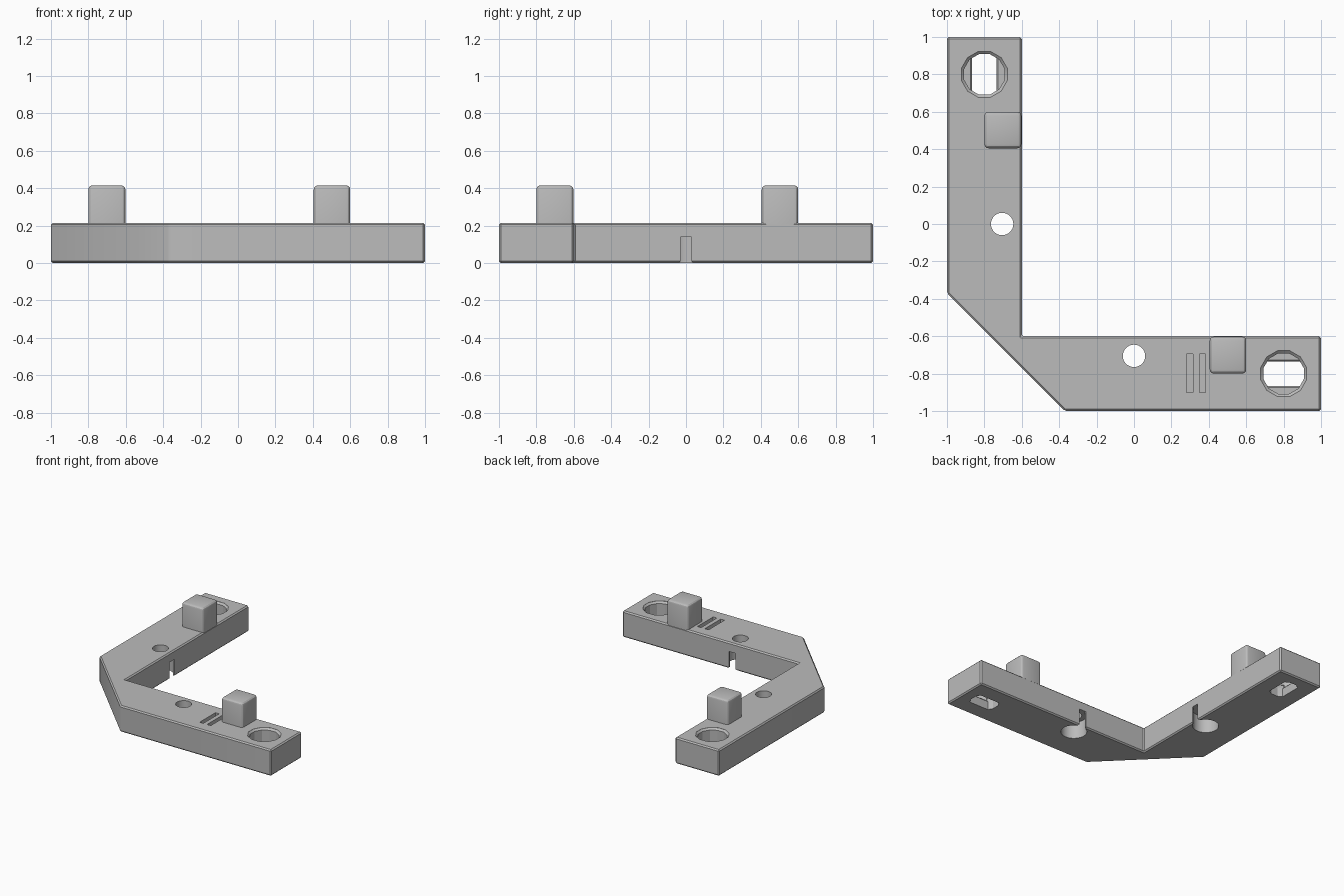
import bpy, bmesh, math

if "Cube" in bpy.data.objects:
    bpy.data.objects.remove(bpy.data.objects["Cube"])

grey = bpy.data.materials.new("plain_grey")
grey.diffuse_color = (0.5, 0.5, 0.5, 1)
grey.use_nodes = True
grey.node_tree.nodes["Principled BSDF"].inputs["Base Color"].default_value = grey.diffuse_color


def loft(name, sections):
    """Closed solid through (profile points, z) sections."""
    bm = bmesh.new()
    rings = [[bm.verts.new((x, y, z)) for x, y in pts] for pts, z in sections]
    n = len(rings[0])
    for a, b in zip(rings, rings[1:]):
        for i in range(n):
            j = (i + 1) % n
            bm.faces.new((a[i], a[j], b[j], b[i]))
    bm.faces.new(rings[0][::-1])
    bm.faces.new(rings[-1])
    bmesh.ops.recalc_face_normals(bm, faces=bm.faces)
    me = bpy.data.meshes.new(name)
    bm.to_mesh(me)
    bm.free()
    me.materials.append(grey)
    ob = bpy.data.objects.new(name, me)
    bpy.context.collection.objects.link(ob)
    return ob


def bevel(ob, width, segments=1, keep_bottom=False):
    bm = bmesh.new()
    bm.from_mesh(ob.data)
    low = min(v.co.z for v in bm.verts) + 1e-4
    edges = [e for e in bm.edges
             if not (keep_bottom and all(v.co.z < low for v in e.verts))]
    bmesh.ops.bevel(bm, geom=edges, offset=width, segments=segments,
                    profile=0.5, affect='EDGES')
    bm.to_mesh(ob.data)
    bm.free()


def cut(ob, cutter):
    bpy.context.view_layer.objects.active = ob
    mod = ob.modifiers.new("cut", 'BOOLEAN')
    mod.operation = 'DIFFERENCE'
    mod.solver = 'EXACT'
    mod.object = cutter
    bpy.ops.object.modifier_apply(modifier=mod.name)
    bpy.data.objects.remove(cutter)


def circle(u, v, r, n, turn=0.0):
    return [(u + r * math.cos(turn + math.tau * i / n),
             v + r * math.sin(turn + math.tau * i / n)) for i in range(n)]


def rect(u0, u1, v0, v1):
    return [(u0, v0), (u1, v0), (u1, v1), (u0, v1)]


def slot(u, v, w):
    # rectangle with corners cut to follow the round bore
    q = [(0.109, 0.029), (0.0885, w), (-0.0885, w), (-0.109, 0.029)]
    q += [(a, -b) for a, b in reversed(q)]
    return [(u + a, v + b) for a, b in q]


# L-shaped base with the outer corner cut off
outline = [(-1, 1), (-1, -0.37), (-0.37, -1), (1, -1), (1, -0.6),
           (-0.6, -0.6), (-0.6, 1)]
base = loft("corner_base", [(outline, 0), (outline, 0.215)])
bevel(base, 0.01)


def arm_features(side, place):
    def solid(name, sections):
        return loft(side + name, [([place(*p) for p in pts], z)
                                  for pts, z in sections])
    # twelve-sided bore with a chamfered rim
    cut(base, solid("bore", [(circle(0.8, -0.8, r, 12, math.pi / 12), z)
                             for r, z in ((0.112, 0.08), (0.112, 0.2),
                                          (0.127, 0.214), (0.127, 0.25))]))
    # slot through the bore floor
    cut(base, solid("slot", [(slot(0.8, -0.8, w), z)
                             for w, z in ((0.065, -0.05), (0.065, 0.07),
                                          (0.075, 0.081), (0.075, 0.1))]))
    # small through hole, wide recess beneath, notch to the inner edge
    cut(base, solid("hole", [(circle(0, -0.705, 0.06, 32), z)
                             for z in (-0.05, 0.3)]))
    cut(base, solid("recess", [(circle(0, -0.705, 0.098, 32), z)
                               for z in (-0.05, 0.14)]))
    cut(base, solid("notch", [(rect(-w, w, -0.68, -0.55), z)
                              for w, z in ((0.04, -0.05), (0.04, 0),
                                           (0.03, 0.01), (0.03, 0.14))]))
    # upright peg flush with the inner edge
    peg = solid("peg", [(rect(0.405, 0.6, -0.8, -0.602), z)
                        for z in (0.2, 0.415)])
    bevel(peg, 0.022, 3, keep_bottom=True)
    return peg


pegs = [arm_features("right_", lambda u, v: (u, v)),
        arm_features("back_", lambda u, v: (v, u))]

# two marker grooves on the right arm
for x in (0.298, 0.366):
    cut(base, loft("groove", [(rect(x - 0.017, x + 0.017, -0.9, -0.695), z)
                              for z in (0.18, 0.25)]))

# smooth rounded surfaces, crisp edges
bpy.ops.object.select_all(action='DESELECT')
for ob in [base] + pegs:
    ob.select_set(True)
bpy.context.view_layer.objects.active = base
bpy.ops.object.shade_smooth_by_angle(angle=math.radians(25))
